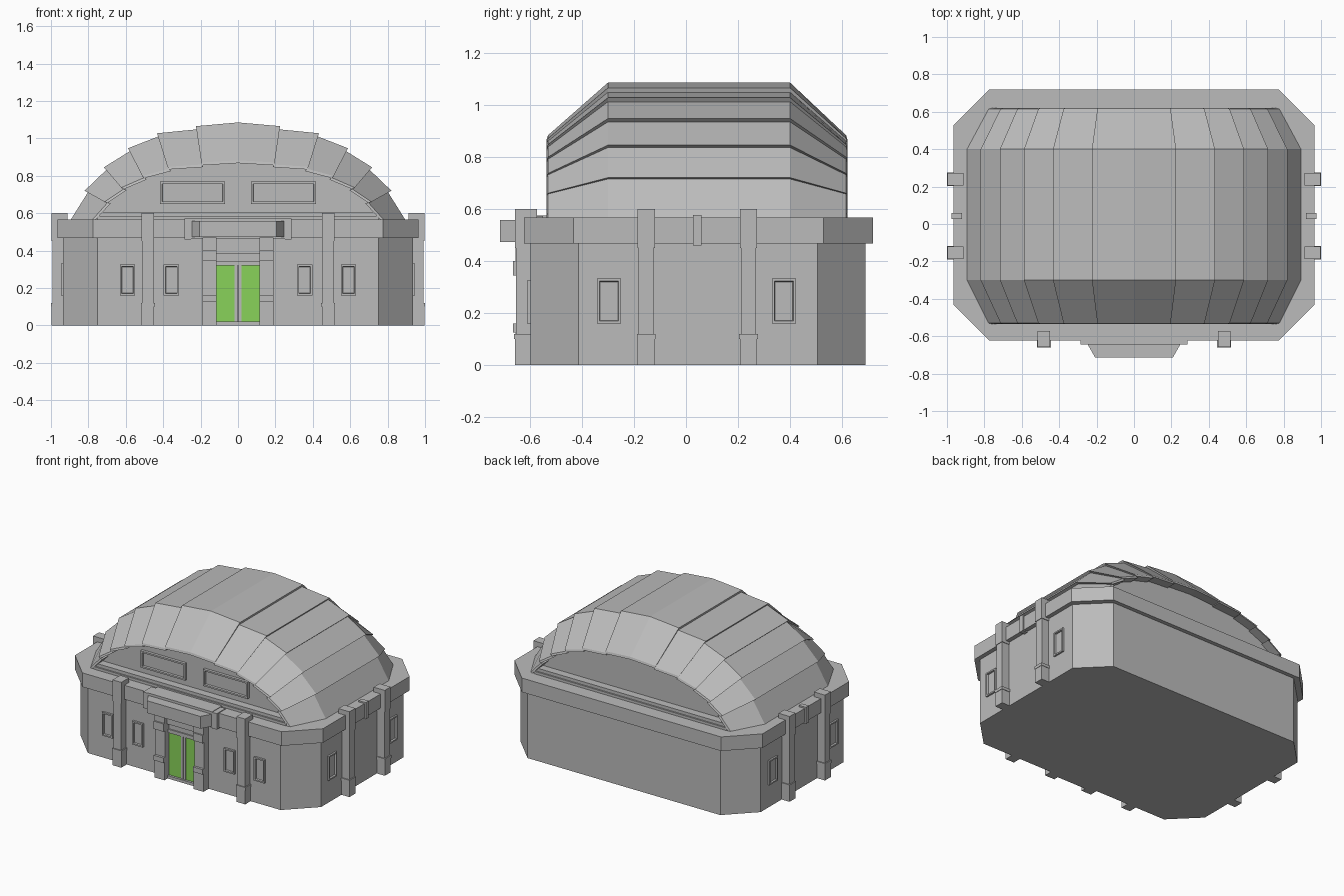
import bpy, bmesh
from mathutils import Vector

if "Cube" in bpy.data.objects:
    bpy.data.objects.remove(bpy.data.objects["Cube"])


def material(name, rgb):
    m = bpy.data.materials.new(name)
    m.diffuse_color = (*rgb, 1)
    m.use_nodes = True
    m.node_tree.nodes["Principled BSDF"].inputs["Base Color"].default_value = m.diffuse_color
    return m


GREY = material("stone grey", (0.50, 0.50, 0.50))
GREEN = material("door green", (0.25, 0.65, 0.10))


def finish(name, bm, mat=GREY):
    bmesh.ops.recalc_face_normals(bm, faces=bm.faces)
    me = bpy.data.meshes.new(name)
    bm.to_mesh(me)
    bm.free()
    me.materials.append(mat)
    ob = bpy.data.objects.new(name, me)
    bpy.context.collection.objects.link(ob)
    return ob


def prism(name, pts, z0, z1, mat=GREY):
    """Vertical prism over an outline in x, y."""
    bm = bmesh.new()
    f = bm.faces.new([bm.verts.new((x, y, z0)) for x, y in pts])
    ext = bmesh.ops.extrude_face_region(bm, geom=[f])["geom"]
    for v in ext:
        if isinstance(v, bmesh.types.BMVert):
            v.co.z = z1
    return finish(name, bm, mat)


def box(name, x, y, z, mat=GREY):
    return prism(name, [(x[0], y[0]), (x[1], y[0]), (x[1], y[1]), (x[0], y[1])], *z, mat)


def octagon(hx, y0, y1, c):
    return [(-hx + c, y0), (hx - c, y0), (hx, y0 + c), (hx, y1 - c),
            (hx - c, y1), (-hx + c, y1), (-hx, y1 - c), (-hx, y0 + c)]


def window(name, x, y, z, facing, rim=0.014, depth=0.012):
    """Framed window: a box with its facing side inset twice and pushed in."""
    ob = box(name, x, y, z)
    bm = bmesh.new()
    bm.from_mesh(ob.data)
    bm.normal_update()
    face = max(bm.faces, key=lambda f: f.normal.dot(Vector(facing)))
    bmesh.ops.inset_region(bm, faces=[face], thickness=rim)
    bmesh.ops.inset_region(bm, faces=[face], thickness=0.003, depth=-depth)
    bm.to_mesh(ob.data)
    bm.free()


# Walls and cornice
prism("walls", octagon(0.935, -0.597, 0.69, 0.185), 0, 0.50)
prism("cornice", octagon(0.965, -0.623, 0.718, 0.19), 0.468, 0.567)

# Vaulted roof: overlapping panels, each tucked under the one above
BASE = 0.567
edge = [(0.225, 1.065), (0.433, 1.027), (0.588, 0.947), (0.717, 0.845), (0.82, 0.72), (0.893, BASE)]
half = []
for i, (x, z) in enumerate(edge):
    half.append((x, z))
    if i < len(edge) - 1:
        half.append((x * 0.976, BASE + (z - BASE) * 0.966))
profile = [(-x, z) for x, z in reversed(half)] + [(0, 1.085)] + half

rings = [(-0.47, 0.85, 0.58), (-0.535, 0.85, 0.58), (-0.53, 0.87, 0.61), (-0.30, 1, 1),
         (0.40, 1, 1), (0.615, 0.87, 0.61), (0.62, 0.85, 0.58), (0.555, 0.85, 0.58)]
bm = bmesh.new()
loops = [[bm.verts.new((x * sx, y, BASE + (z - BASE) * sz)) for x, z in profile] for y, sx, sz in rings]
for a, b in zip(loops, loops[1:]):
    for i in range(len(profile) - 1):
        bm.faces.new((a[i], a[i + 1], b[i + 1], b[i]))
bm.faces.new(loops[0])
bm.faces.new(loops[-1])
bm.faces.new([l[0] for l in loops] + [l[-1] for l in reversed(loops)])
finish("vaulted_roof", bm)

# Ledges under the gable ends
box("front_gable_ledge", (-0.74, 0.74), (-0.525, -0.46), (0.56, 0.607))
box("back_gable_ledge", (-0.74, 0.74), (0.545, 0.61), (0.56, 0.607))
box("front_gable_step", (-0.75, 0.75), (-0.535, -0.46), (0.56, 0.585))
box("back_gable_step", (-0.75, 0.75), (0.545, 0.62), (0.56, 0.585))


def pilaster(name, cx, cy, hx, hy):
    """Post with plinth, ring and cap, given its half sizes."""
    for part, z0, z1, g in (("plinth", 0, 0.10, 0), ("ring", 0.10, 0.12, 0.003),
                            ("shaft", 0.12, 0.45, -0.004), ("cap", 0.45, 0.60, 0)):
        box(f"{name}_{part}", (cx - hx - g, cx + hx + g), (cy - hy - g, cy + hy + g), (z0, z1))


for s, side in ((-1, "left"), (1, "right")):
    # Pilasters and small cornice bracket
    pilaster(f"{side}_front_pilaster", s * 0.482, -0.615, 0.034, 0.042)
    for cy, n in ((-0.153, "fore"), (0.24, "rear")):
        pilaster(f"{side}_{n}_pilaster", s * 0.954, cy, 0.043, 0.033)
    xs = sorted((s * 0.92, s * 0.975))
    box(f"{side}_cornice_bracket", xs, (0.027, 0.06), (0.46, 0.577))

    # Wall windows
    for a, b in ((0.315, 0.397), (0.55, 0.632)):
        window(f"{side}_front_window", sorted((s * a, s * b)), (-0.611, -0.58), (0.16, 0.325), (0, -1, 0))
    for y in ((-0.342, -0.25), (0.33, 0.422)):
        window(f"{side}_side_window", sorted((s * 0.91, s * 0.947)), y, (0.16, 0.332), (s, 0, 0))

    # Gable windows
    window(f"{side}_gable_window", sorted((s * 0.07, s * 0.417)), (-0.49, -0.46), (0.65, 0.768),
           (0, -1, 0), 0.016, 0.014)

    # Entrance pillars
    for part, z0, z1, y in (("foot", 0, 0.125, -0.655), ("foot_ring", 0.125, 0.16, -0.665),
                            ("shaft", 0.16, 0.345, -0.648), ("shoulder", 0.345, 0.40, -0.665),
                            ("head", 0.40, 0.47, -0.655)):
        box(f"{side}_entrance_{part}", sorted((s * 0.114, s * 0.19)), (y, -0.58), (z0, z1))

    # Door leaf and canopy end bracket
    box(f"{side}_door_leaf", sorted((s * 0.018, s * 0.115)), (-0.604, -0.59), (0.02, 0.32), GREEN)
    box(f"{side}_canopy_bracket", sorted((s * 0.25, s * 0.287)), (-0.645, -0.55), (0.46, 0.572))

# Door post, sill and stepped lintel
box("door_post_left", (-0.018, -0.002), (-0.61, -0.59), (0, 0.32))
box("door_post_right", (0.002, 0.018), (-0.61, -0.59), (0, 0.32))
box("door_sill", (-0.115, 0.115), (-0.62, -0.59), (0, 0.02))
box("door_lintel", (-0.115, 0.115), (-0.615, -0.59), (0.32, 0.345))
box("transom", (-0.115, 0.115), (-0.606, -0.59), (0.345, 0.385))
box("upper_lintel", (-0.115, 0.115), (-0.625, -0.59), (0.385, 0.47))

# Canopy over the entrance
box("canopy_back", (-0.25, 0.25), (-0.645, -0.53), (0.463, 0.575))
prism("canopy", [(-0.25, -0.64), (-0.207, -0.715), (0.207, -0.715), (0.25, -0.64)], 0.472, 0.558)
